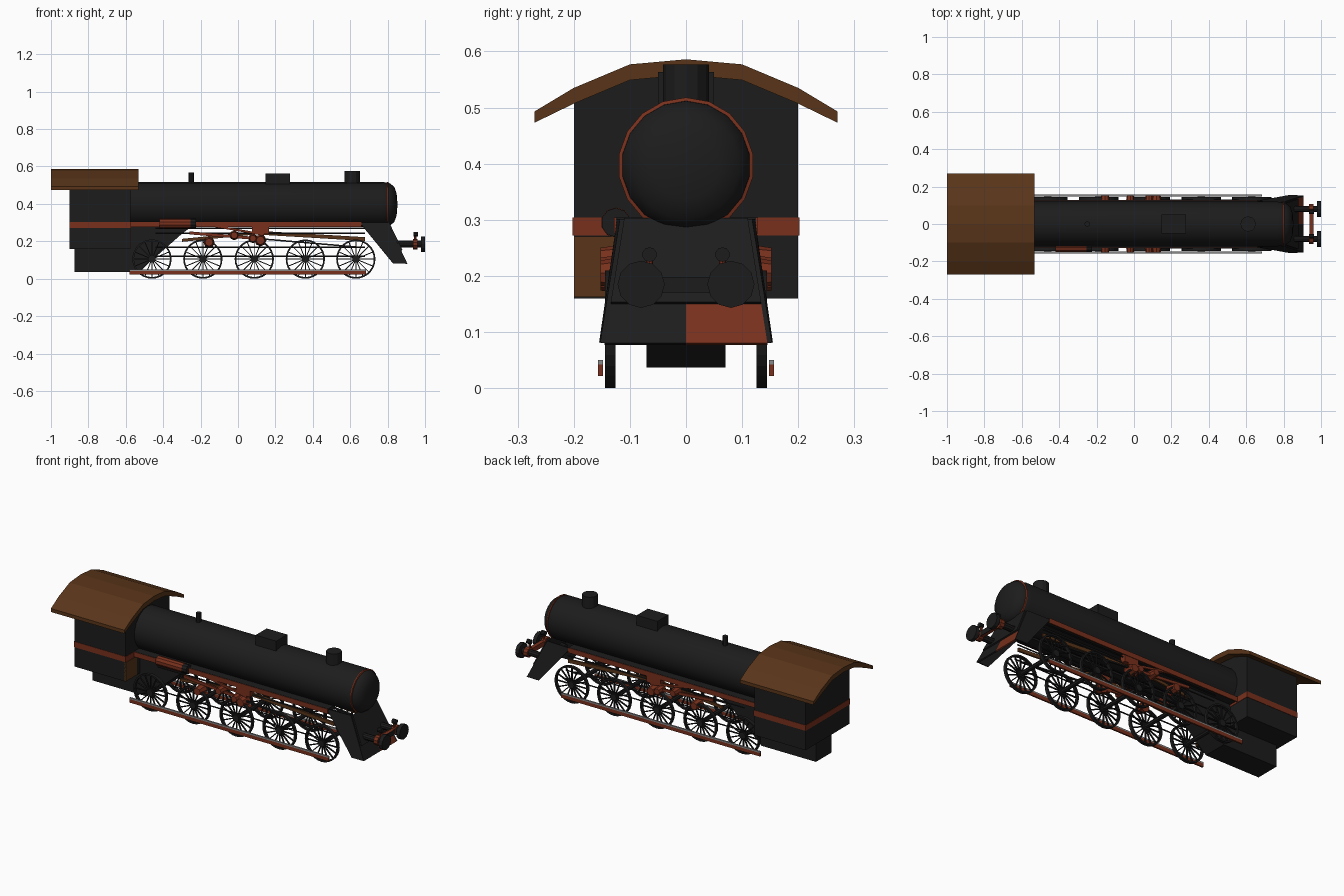
import bpy, bmesh, math
from mathutils import Matrix, Vector

if "Cube" in bpy.data.objects:
    bpy.data.objects.remove(bpy.data.objects["Cube"])

def mat(name, c):
    m = bpy.data.materials.new(name)
    m.diffuse_color = (*c, 1)
    m.use_nodes = True
    m.node_tree.nodes["Principled BSDF"].inputs["Base Color"].default_value = m.diffuse_color
    return m
BLACK = mat("black", (0.012, 0.012, 0.012))
RED = mat("red", (0.19, 0.03, 0.012))
BROWN = mat("brown", (0.1, 0.035, 0.01))
STEEL = mat("steel", (0.25, 0.25, 0.25))

def finish(name, bm, m, smooth=False):
    bmesh.ops.recalc_face_normals(bm, faces=bm.faces)
    me = bpy.data.meshes.new(name)
    bm.to_mesh(me)
    bm.free()
    me.materials.append(m)
    o = bpy.data.objects.new(name, me)
    bpy.context.collection.objects.link(o)
    if smooth:
        bpy.context.view_layer.objects.active = o
        o.select_set(True)
        bpy.ops.object.shade_smooth_by_angle(angle=math.radians(40))
        o.select_set(False)
    return o

def add_box(bm, lo, hi, M=Matrix()):
    lo, hi = Vector(lo), Vector(hi)
    bmesh.ops.create_cube(bm, size=1, matrix=M @ Matrix.Translation((lo + hi) / 2) @ Matrix.Diagonal((*(hi - lo), 1)))

def box(name, lo, hi, m):
    bm = bmesh.new()
    add_box(bm, lo, hi)
    return finish(name, bm, m)

def add_rod(bm, a, b, r, r2=None, n=10):
    a, b = Vector(a), Vector(b)
    rot = (b - a).to_track_quat('Z', 'Y').to_matrix().to_4x4()
    bmesh.ops.create_cone(bm, cap_ends=True, segments=n, radius1=r, radius2=r if r2 is None else r2,
                          depth=(b - a).length, matrix=Matrix.Translation((a + b) / 2) @ rot)

def rod(name, a, b, r, m, r2=None, n=10, smooth=False):
    bm = bmesh.new()
    add_rod(bm, a, b, r, r2, n)
    return finish(name, bm, m, smooth)

def extrude(name, pts, depth, m):
    """Extrude a closed polygon of 3D points by a vector."""
    bm = bmesh.new()
    f = bm.faces.new([bm.verts.new(p) for p in pts])
    r = bmesh.ops.extrude_face_region(bm, geom=[f])
    bmesh.ops.translate(bm, vec=depth, verts=[v for v in r['geom'] if isinstance(v, bmesh.types.BMVert)])
    if f.is_valid is False or len(bm.faces) < len(pts) + 2:
        bmesh.ops.holes_fill(bm, edges=bm.edges)
    return finish(name, bm, m)

def lathe(name, prof, z, m, n=18):
    """Spin (x, radius) profile around the x axis at height z."""
    bm = bmesh.new()
    vs = [bm.verts.new((x, 0, z + r)) for x, r in prof]
    es = [bm.edges.new(p) for p in zip(vs, vs[1:])]
    bmesh.ops.spin(bm, geom=vs + es, cent=(0, 0, z), axis=(1, 0, 0), angle=2 * math.pi, steps=n)
    bmesh.ops.remove_doubles(bm, verts=bm.verts, dist=1e-4)
    return finish(name, bm, m, True)

# boiler, smokebox ring and top fittings
ZB = 0.397
lathe("boiler", [(-0.6, 0), (-0.6, 0.121), (0.77, 0.121), (0.81, 0.114), (0.835, 0.095), (0.848, 0.06), (0.853, 0)], ZB, BLACK)
lathe("smokebox_ring", [(0.795, 0.112), (0.797, 0.121), (0.803, 0.121), (0.806, 0.112)], ZB, RED)
rod("chimney", (0.61, 0, 0.49), (0.61, 0, 0.577), 0.041, BLACK, n=12)
rod("whistle", (-0.25, 0, 0.49), (-0.25, 0, 0.567), 0.015, BLACK, n=8)
box("sand_dome", (0.147, -0.05, 0.48), (0.278, 0.05, 0.563), BLACK)

# cab, waist stripe and arched roof
arc = [(-0.2, 0.16), (-0.2, 0.51), (-0.1, 0.55), (0, 0.56), (0.1, 0.55), (0.2, 0.51), (0.2, 0.16)]
extrude("cab", [(-0.9, y, z) for y, z in arc], (0.326, 0, 0), BLACK)
box("cab_stripe", (-0.902, -0.202, 0.272), (-0.572, 0.202, 0.304), RED)
box("cab_front_panel", (-0.58, -0.2, 0.162), (-0.571, -0.1, 0.27), BROWN)
top = [(-0.27, 0.493), (-0.2, 0.535), (-0.1, 0.577), (0, 0.586), (0.1, 0.577), (0.2, 0.535), (0.27, 0.493)]
under = [(y, z - (0.02 if abs(y) > 0.25 else 0.028)) for y, z in reversed(top)]
extrude("cab_roof", [(-1.0, y, z) for y, z in top + under], (0.467, 0, 0), BROWN)

# firebox and ash pan between the wheels
extrude("firebox", [(x, -0.07, z) for x, z in
        [(-0.875, 0.037), (-0.875, 0.17), (-0.56, 0.3), (-0.22, 0.3), (-0.3, 0.24), (-0.53, 0.037)]], (0, 0.14, 0), BLACK)

# spoked wheel mesh
R = 0.105
WHEELS = [-0.46, -0.188, 0.087, 0.36, 0.63]
bm = bmesh.new()
ring = [(-0.009, R), (0.009, R), (0.009, R - 0.009), (-0.009, R - 0.009)]
vs = [bm.verts.new((0, y, r)) for y, r in ring]
es = [bm.edges.new((vs[i], vs[(i + 1) % 4])) for i in range(4)]
bmesh.ops.spin(bm, geom=vs + es, cent=(0, 0, 0), axis=(0, 1, 0), angle=2 * math.pi, steps=28)
bmesh.ops.remove_doubles(bm, verts=bm.verts, dist=1e-4)
for i in range(16):
    add_box(bm, (-0.0025, -0.004, 0.01), (0.0025, 0.004, R - 0.005), Matrix.Rotation(i * math.pi / 8, 4, 'Y'))
add_rod(bm, (0, -0.011, 0), (0, 0.011, 0), 0.02, n=12)
first = finish("wheel", bm, BLACK)
wheel_mesh = first.data
bpy.data.objects.remove(first)
for i, x in enumerate(WHEELS):
    rod(f"axle_{i}", (x, -0.13, R), (x, 0.13, R), 0.012, BLACK, n=8)
    for s in (-1, 1):
        o = bpy.data.objects.new(f"wheel_{i}", wheel_mesh)
        o.location = (x, s * 0.135, R)
        bpy.context.collection.objects.link(o)

def ybox(name, s, x0, x1, y0, y1, z0, z1, m):
    a, b = sorted((s * y0, s * y1))
    return box(name, (x0, a, z0), (x1, b, z1), m)

def bar(name, s, a, b, h, m, y=0.115, w=0.01):
    """Flat sloping bar from (x, z) to (x, z), h high."""
    pts = [(a[0], a[1] - h), (b[0], b[1] - h), (b[0], b[1] + h), (a[0], a[1] + h)]
    return extrude(name, [(x, s * y, z) for x, z in pts], (0, s * w, 0), m)

# running boards and running gear, both sides
for s in (-1, 1):
    ybox("running_board", s, -0.575, 0.66, 0.06, 0.125, 0.284, 0.305, BLACK)
    ybox("running_board_edge", s, -0.575, 0.66, 0.122, 0.128, 0.276, 0.304, RED)
    ybox("lower_rail", s, -0.58, 0.685, 0.148, 0.157, 0.022, 0.042, RED)
    ybox("lower_rail_cap", s, -0.58, 0.685, 0.148, 0.157, 0.042, 0.05, STEEL)
    ybox("gear_bracket", s, 0.075, 0.165, 0.09, 0.125, 0.24, 0.295, RED)
    for j, (x, z, r) in enumerate([(-0.155, 0.195, 0.03), (-0.02, 0.232, 0.026), (0.12, 0.205, 0.032), (0.08, 0.215, 0.025)]):
        rod(f"gear_boss_{j}", (x, s * 0.1, z), (x, s * 0.152, z), r, RED, r2=r * 0.7, n=8)
    bar("main_rod", s, (-0.2, 0.295), (0.14, 0.235), 0.006, RED)
    bar("valve_rod", s, (-0.26, 0.245), (0.1, 0.215), 0.008, RED)
    bar("front_spar", s, (0.12, 0.245), (0.68, 0.212), 0.01, BROWN, y=0.09)
    bar("rear_spar", s, (-0.3, 0.205), (0.1, 0.245), 0.008, BROWN, y=0.09)
    bar("connecting_rod", s, (0.1, 0.215), (0.63, 0.17), 0.004, BLACK, y=0.12)
    for j, (z, y) in enumerate([(0.27, 0.11), (0.243, 0.1), (0.168, 0.12), (0.12, 0.12)]):
        rod(f"pipe_{j}", (-0.44, s * y, z), (0.68, s * y, z), 0.004, BLACK, n=6)
    # buffer with lamp
    rod("buffer_shaft", (0.82, s * 0.08, 0.185), (0.98, s * 0.08, 0.185), 0.018, BLACK)
    rod("buffer_disc", (0.978, s * 0.08, 0.185), (1.0, s * 0.08, 0.185), 0.042, BLACK, n=12)
    rod("buffer_collar", (0.935, s * 0.08, 0.185), (0.96, s * 0.08, 0.185), 0.028, RED)
    rod("lamp_post", (0.948, s * 0.065, 0.19), (0.948, s * 0.065, 0.235), 0.006, RED, n=8)
    rod("lamp", (0.938, s * 0.065, 0.238), (0.962, s * 0.065, 0.238), 0.013, BLACK)

# air tank and pump on the near side only
rod("air_tank", (-0.42, -0.125, 0.295), (-0.255, -0.125, 0.295), 0.027, RED, n=10)
rod("air_tank_cap", (-0.255, -0.125, 0.295), (-0.225, -0.125, 0.295), 0.026, BLACK, n=10)

# buffer beam and flared front skirt, hollow underneath
box("buffer_beam", (0.938, -0.1, 0.17), (0.956, 0.1, 0.198), RED)
box("buffer_beam_face", (0.956, -0.1, 0.17), (0.96, 0.1, 0.198), BLACK)
def skirt(name, quads, m):
    bm = bmesh.new()
    for q in quads:
        bm.faces.new([bm.verts.new(p) for p in q])
    bmesh.ops.remove_doubles(bm, verts=bm.verts, dist=1e-4)
    mod = finish(name, bm, m).modifiers.new("thickness", 'SOLIDIFY')
    mod.thickness = 0.008
for s in (-1, 1):
    a, b = (0.8, s * 0.11, 0.3), (0.905, s * 0.145, 0.08)
    c, d = (0.83, s * 0.147, 0.08), (0.65, s * 0.115, 0.3)
    mid = (0.872, s * 0.134, 0.15)
    skirt("skirt_side", [(a, mid, b, c, d)], BLACK)
    skirt("skirt_upper", [(a, mid, (0.872, 0, 0.15), (0.8, 0, 0.3))], BLACK)
    skirt("skirt_lower", [(mid, b, (0.905, 0, 0.08), (0.872, 0, 0.15))], RED if s > 0 else BLACK)
